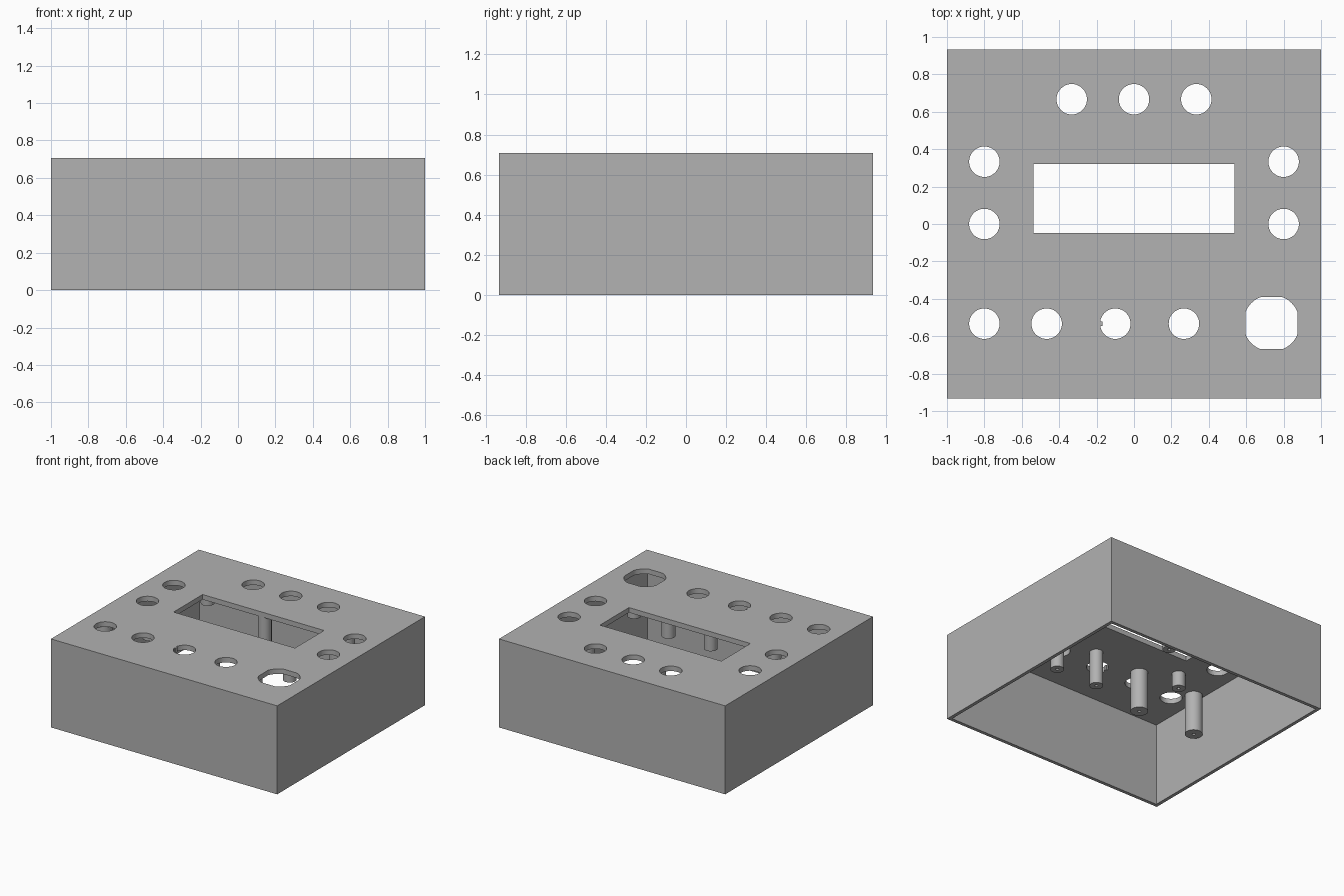
import bpy, bmesh
from math import cos, sin, tau, radians
from mathutils import Matrix, Vector

cube = bpy.data.objects.get("Cube")
if cube:
    bpy.data.objects.remove(cube, do_unlink=True)

WIDTH, DEPTH, HEIGHT = 2.0, 1.867, 0.707
WALL, CEILING = 0.027, 0.667
HOLE_R = 0.0815

grey = bpy.data.materials.new("light grey plastic")
grey.use_nodes = True
colour = (0.445, 0.445, 0.445, 1)
grey.diffuse_color = colour
grey.node_tree.nodes["Principled BSDF"].inputs["Base Color"].default_value = colour


def box(bm, low, high):
    low, high = Vector(low), Vector(high)
    place = Matrix.Translation((low + high) / 2) @ Matrix.Diagonal((*(high - low), 1))
    bmesh.ops.create_cube(bm, size=1, matrix=place)


def prism(bm, outline, low, high):
    """Extrude a flat outline from low to high."""
    face = bm.faces.new([bm.verts.new((x, y, low)) for x, y in outline])
    top = bmesh.ops.extrude_face_region(bm, geom=[face])["geom"]
    moved = [v for v in top if isinstance(v, bmesh.types.BMVert)]
    bmesh.ops.translate(bm, verts=moved, vec=(0, 0, high - low))


def circle(x, y, r, flat=1.0, sides=48):
    """Circle outline whose four sides are cut off at the distance flat."""
    def clip(value):
        return max(-flat, min(flat, value))
    ring = [(clip(r * cos(tau * i / sides)), clip(r * sin(tau * i / sides))) for i in range(sides)]
    return [(x + px, y + py) for px, py in ring]


def finish(name, bm):
    bmesh.ops.recalc_face_normals(bm, faces=bm.faces)
    mesh = bpy.data.meshes.new(name)
    bm.to_mesh(mesh)
    bm.free()
    mesh.materials.append(grey)
    obj = bpy.data.objects.new(name, mesh)
    bpy.context.collection.objects.link(obj)
    return obj


def cut(obj, cutter):
    """Subtract the cutter, bake the result and remove the cutter."""
    cutter.hide_render = True
    mod = obj.modifiers.new("cut", "BOOLEAN")
    mod.operation, mod.solver, mod.object = "DIFFERENCE", "EXACT", cutter
    graph = bpy.context.evaluated_depsgraph_get()
    baked = bpy.data.meshes.new_from_object(obj.evaluated_get(graph))
    obj.modifiers.clear()
    obj.data = baked
    bpy.data.objects.remove(cutter, do_unlink=True)


def smooth(obj):
    bpy.ops.object.select_all(action="DESELECT")
    obj.select_set(True)
    bpy.context.view_layer.objects.active = obj
    bpy.ops.object.shade_smooth_by_angle(angle=radians(30))


# Enclosure shell, open underneath
bm = bmesh.new()
box(bm, (-WIDTH / 2, -DEPTH / 2, 0), (WIDTH / 2, DEPTH / 2, HEIGHT))
shell = finish("enclosure_shell", bm)
bm = bmesh.new()
ix, iy = WIDTH / 2 - WALL, DEPTH / 2 - WALL
box(bm, (-ix, -iy, -0.2), (ix, iy, CEILING))
cut(shell, finish("cavity_cutter", bm))

# Display window, button holes and the large flat-sided socket hole
button_holes = [(x, 0.667) for x in (-0.333, 0, 0.333)]
button_holes += [(x, y) for x in (-0.8, 0.8) for y in (0, 0.333)]
button_holes += [(x, -0.533) for x in (-0.8, -0.467, -0.1, 0.267)]
bm = bmesh.new()
box(bm, (-0.537, -0.047, 0.6), (0.537, 0.32, 0.8))
for x, y in button_holes:
    prism(bm, circle(x, y, HOLE_R), 0.6, 0.8)
prism(bm, circle(0.735, -0.53, 0.152, flat=0.139), 0.6, 0.8)
cut(shell, finish("opening_cutter", bm))
smooth(shell)

# Small locating key in one button hole
bm = bmesh.new()
box(bm, (-0.183, -0.545, CEILING), (-0.169, -0.521, HEIGHT))
finish("hole_key", bm)


# Screw posts hanging from the ceiling, each with a pilot hole
def post(name, x, y, r, length):
    tip = CEILING - length
    bm = bmesh.new()
    prism(bm, circle(x, y, r), tip, CEILING)
    obj = finish(name, bm)
    bm = bmesh.new()
    prism(bm, circle(x, y, 0.012, sides=16), tip - 0.1, CEILING - 0.02)
    cut(obj, finish("pilot_cutter", bm))
    smooth(obj)


for x in (-0.62, 0.62):
    for y in (-0.232, 0.502):
        post("display_post", x, y, 0.05, 0.12)
for x, y in ((0.044, -0.375), (0.417, -0.375), (-0.023, 0.372), (0.62, 0.355)):
    post("board_post", x, y, 0.05, 0.28)
for x in (-0.386, -0.905):
    post("thick_post", x, -0.4, 0.065, 0.325)
